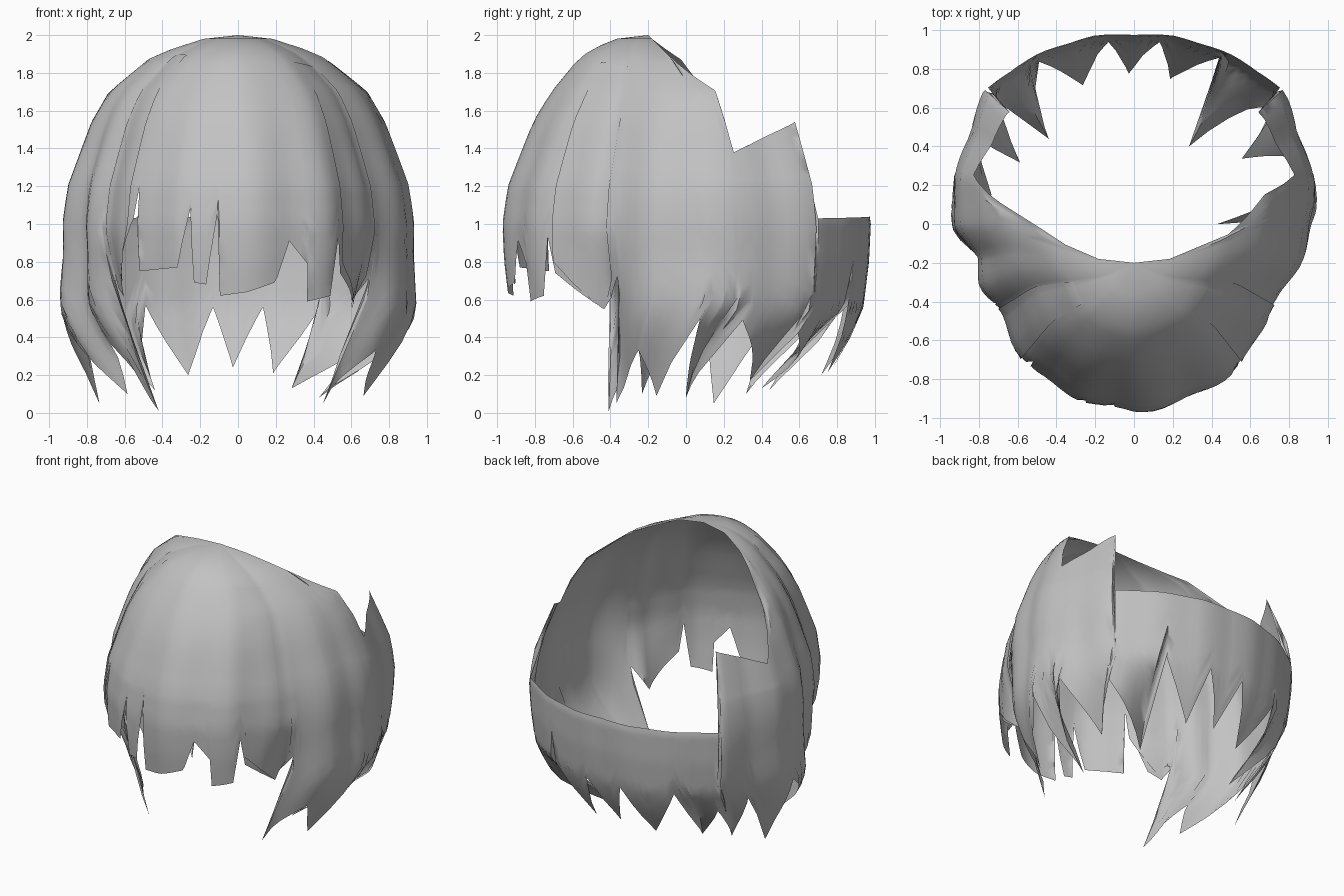
import bpy, bmesh
from math import sin, cos, radians, copysign

if "Cube" in bpy.data.objects:
    bpy.data.objects.remove(bpy.data.objects["Cube"])

grey = bpy.data.materials.new("hair grey")
grey.use_nodes = True
grey.diffuse_color = (0.54, 0.54, 0.54, 1)
grey.node_tree.nodes["Principled BSDF"].inputs["Base Color"].default_value = grey.diffuse_color


def interp(points, x):
    """Linear lookup in a sorted list of (x, value) pairs."""
    if x <= points[0][0]:
        return points[0][1]
    for (x0, v0), (x1, v1) in zip(points, points[1:]):
        if x <= x1:
            return v0 + (v1 - v0) * (x - x0) / (x1 - x0)
    return points[-1][1]


def clamp(x):
    return max(0, min(1, x))


# Head shape: radius by height, outline by angle from the front, centre line
PROFILE = [(0, .67), (.2, .77), (.4, .89), (.56, .96), (.8, .99), (1, 1), (1.2, .97),
           (1.38, .9), (1.54, .835), (1.7, .735), (1.88, .5), (1.93, .37), (1.98, .2), (2, 0)]
OUTLINE = [(0, .97), (33, .92), (57, .82), (70, .86), (88, .91), (105, .96), (119, .965),
           (131, 1.035), (141, 1.012), (151, 1.008), (160, .99), (168, .993), (180, .975)]
CENTRE = [(1.7, 0), (1.88, -.08), (2, -.2)]

# Forward sweep of the side locks, inward curl of single tips, pinch by the cheeks
SWEEP = [(55, 0), (56, 25), (64, 25), (95, 35), (106, 31), (132, 25), (165, 0)]
CURL = [(-149, 1), (-143, .83), (-136, 1), (-131, .92), (-122, 1), (98, 1), (106, .57),
        (112, 1), (120, 1), (132, .84), (134, 1), (140, 1), (150, .66), (152, 1)]
PINCH = [(.1, 0), (.55, .11), (.95, 0)]

# Upper rim: full crown in front, cut away behind, low band at the back
BACK_RIM = [(107, 1.38), (132, 1.54), (133, 1.03), (180, 1.04)]
RIGHT_RIM = [(89, 2), (90, 1.98), (96, 1.87), (99, 1.69)] + BACK_RIM
LEFT_RIM = [(89, 2), (90, 1.98), (92, 1.86), (103, 1.71)] + BACK_RIM
RIM = [(-a, z) for a, z in reversed(RIGHT_RIM)] + LEFT_RIM


def hair_point(angle, z, lift=1):
    a = abs(angle)
    turned = a - interp(SWEEP, a) * max(0, .6 - z)
    b = copysign(radians(turned), angle)
    clumps = 1 + .012 * sin(radians(angle * 15)) * clamp((1.9 - z) * 1.5) * clamp((105 - a) / 15)
    bulge = 1 + .22 * max(0, .85 - z) * clamp(1 - abs(turned - 93) / 35)
    pinch = 1 - interp(PINCH, z) * clamp(1 - abs(turned - 57) / 13)
    dent = 1 - .06 * clamp(1 - abs(angle + 78) / 10) * clamp(1.9 - z)
    curl = 1 - (1 - interp(CURL, angle)) * clamp((.55 - z) / .42)
    r = interp(PROFILE, z) * interp(OUTLINE, turned) * lift
    r *= clumps * bulge * pinch * dent * curl
    return r * sin(b), interp(CENTRE, z) - r * cos(b), z


def hair_panel(name, hem, rim, lift=1, crown_rows=12, fall_rows=9):
    """Curved sheet from a rim line down to a jagged hem line."""
    lo, hi = hem[0][0], hem[-1][0]
    angles = {p[0] for p in hem} | {p[0] for p in rim} | set(range(int(lo), int(hi) + 1, 3))
    angles = sorted(a for a in angles if lo <= a <= hi)
    bm = bmesh.new()
    grid = []
    for a in angles:
        top, bottom = interp(rim, a), interp(hem, a)
        waist = 1.21 if top > 1.3 else (top + bottom) / 2
        heights = [top - (top - waist) * (i / crown_rows) ** 1.5 for i in range(crown_rows)]
        heights += [waist + (bottom - waist) * i / fall_rows for i in range(fall_rows + 1)]
        grid.append([bm.verts.new(hair_point(a, z, lift)) for z in heights])
    for c0, c1 in zip(grid, grid[1:]):
        for i in range(crown_rows + fall_rows):
            bm.faces.new((c0[i], c0[i + 1], c1[i + 1], c1[i]))
    bmesh.ops.remove_doubles(bm, verts=bm.verts, dist=.0008)
    mesh = bpy.data.meshes.new(name)
    bm.to_mesh(mesh)
    bm.free()
    mesh.materials.append(grey)
    obj = bpy.data.objects.new(name, mesh)
    bpy.context.collection.objects.link(obj)
    bpy.ops.object.select_all(action="DESELECT")
    obj.select_set(True)
    bpy.context.view_layer.objects.active = obj
    bpy.ops.object.shade_smooth_by_angle(angle=radians(50))


# Main shell hem: back teeth, side locks, fringe, side locks, back teeth
right_hem = [(-180, .3), (-178, .24), (-172, .56), (-161, .2), (-150, .57), (-143, .12),
             (-136, .42), (-131, .1), (-122, .47), (-117, .05), (-99, .52),
             (-84, .1), (-76, .36), (-60.5, .01), (-60, .7)]
fringe_hem = [(-50, .7), (-38, 1.02), (-36.3, 1.2), (-35.7, .75), (-20, .77), (-15.5, 1.08),
              (-14.5, .69), (-10.5, .68), (-6.6, 1.06), (-6, .62), (3, .64), (12, .69),
              (13, .72), (17, .91), (23.5, .79), (24, .59), (33, .62), (36, .93), (38, .74),
              (54, .55), (62.5, .72)]
left_hem = [(63, .6), (64.5, .05), (79, .33), (94.5, .09), (98, .5), (106, .08), (112, .49),
            (132, .17), (134, .42), (150, .13), (153, .57), (166, .21), (172, .56), (180, .3)]
hair_panel("hair_shell", right_hem + fringe_hem + left_hem, RIM)

# Overlapping strands lying just above the shell at the temples
strand_rim = [(0, 1.9), (90, 1.8)]
hair_panel("right_temple_strand", [(-58, .66), (-54, .6), (-46, .74), (-40, 1.0)],
           strand_rim, lift=1.01)
hair_panel("left_temple_strand", [(38, .8), (46, .67), (54, .55), (60, .72)],
           strand_rim, lift=1.01)
